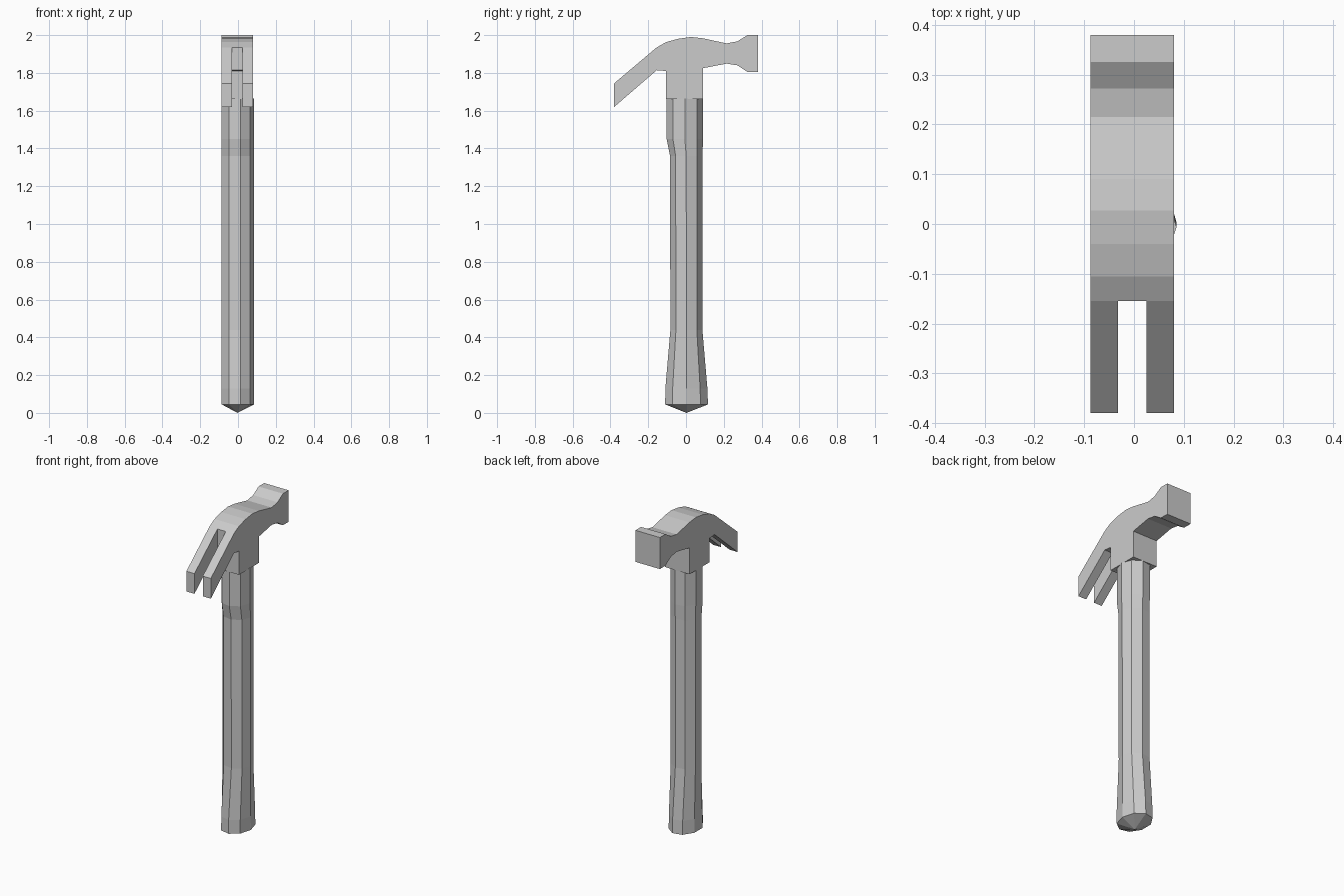
import bpy, bmesh
from math import cos, sin, pi

if "Cube" in bpy.data.objects:
    bpy.data.objects.remove(bpy.data.objects["Cube"])


def make_object(name, bm):
    bmesh.ops.recalc_face_normals(bm, faces=bm.faces)
    mesh = bpy.data.meshes.new(name)
    bm.to_mesh(mesh)
    bm.free()
    obj = bpy.data.objects.new(name, mesh)
    bpy.context.collection.objects.link(obj)
    return obj


def extrude_profile(name, points, x0, x1):
    # Side profile in (y, z), extruded along x
    bm = bmesh.new()
    face = bm.faces.new([bm.verts.new((x0, y, z)) for y, z in points])
    new = bmesh.ops.extrude_face_region(bm, geom=[face])["geom"]
    moved = [v for v in new if isinstance(v, bmesh.types.BMVert)]
    bmesh.ops.translate(bm, verts=moved, vec=(x1 - x0, 0, 0))
    # The source face is kept by the extrusion, so the solid is closed
    return make_object(name, bm)


# Hammer head: claw, crown, striking end and socket in one outline
head = extrude_profile("hammer_head", [
    (-0.38, 1.745), (-0.155, 1.935), (-0.105, 1.963), (-0.04, 1.981),
    (0.027, 1.99), (0.09, 1.983), (0.215, 1.956), (0.272, 1.967),
    (0.325, 2.0), (0.38, 2.0), (0.38, 1.805), (0.325, 1.805),
    (0.272, 1.84), (0.215, 1.849), (0.09, 1.825), (0.09, 1.662),
    (-0.105, 1.662), (-0.105, 1.81), (-0.155, 1.814), (-0.38, 1.62),
], -0.087, 0.08)

# Slot that splits the claw into two prongs
cutter = extrude_profile("claw_slot_cutter", [
    (-0.5, 1.5), (-0.155, 1.5), (-0.155, 2.1), (-0.5, 2.1)], -0.032, 0.025)
cutter.hide_render = True
slot = head.modifiers.new("claw_slot", "BOOLEAN")
slot.operation = "DIFFERENCE"
slot.solver = "EXACT"
slot.object = cutter
bpy.context.view_layer.objects.active = head
head.select_set(True)
bpy.ops.object.modifier_apply(modifier=slot.name)
bpy.data.objects.remove(cutter)

# Nine-sided handle: rings of (height, centre y, y radius), flared at the butt
SIDES = 9
RINGS = [(0.045, 0.003, 0.115), (0.13, 0.002, 0.113), (0.44, 0.002, 0.086),
         (1.36, 0.001, 0.087), (1.45, -0.006, 0.098), (1.665, -0.006, 0.098)]
bm = bmesh.new()
loops = [[bm.verts.new((-0.003 + 0.0885 * cos(2 * pi * i / SIDES),
                        cy + ry * sin(2 * pi * i / SIDES), z))
          for i in range(SIDES)] for z, cy, ry in RINGS]
tip = bm.verts.new((-0.003, 0.003, 0))
for i in range(SIDES):
    j = (i + 1) % SIDES
    bm.faces.new((tip, loops[0][j], loops[0][i]))
    for low, high in zip(loops, loops[1:]):
        bm.faces.new((low[i], low[j], high[j], high[i]))
bm.faces.new(loops[-1])
make_object("handle", bm)
